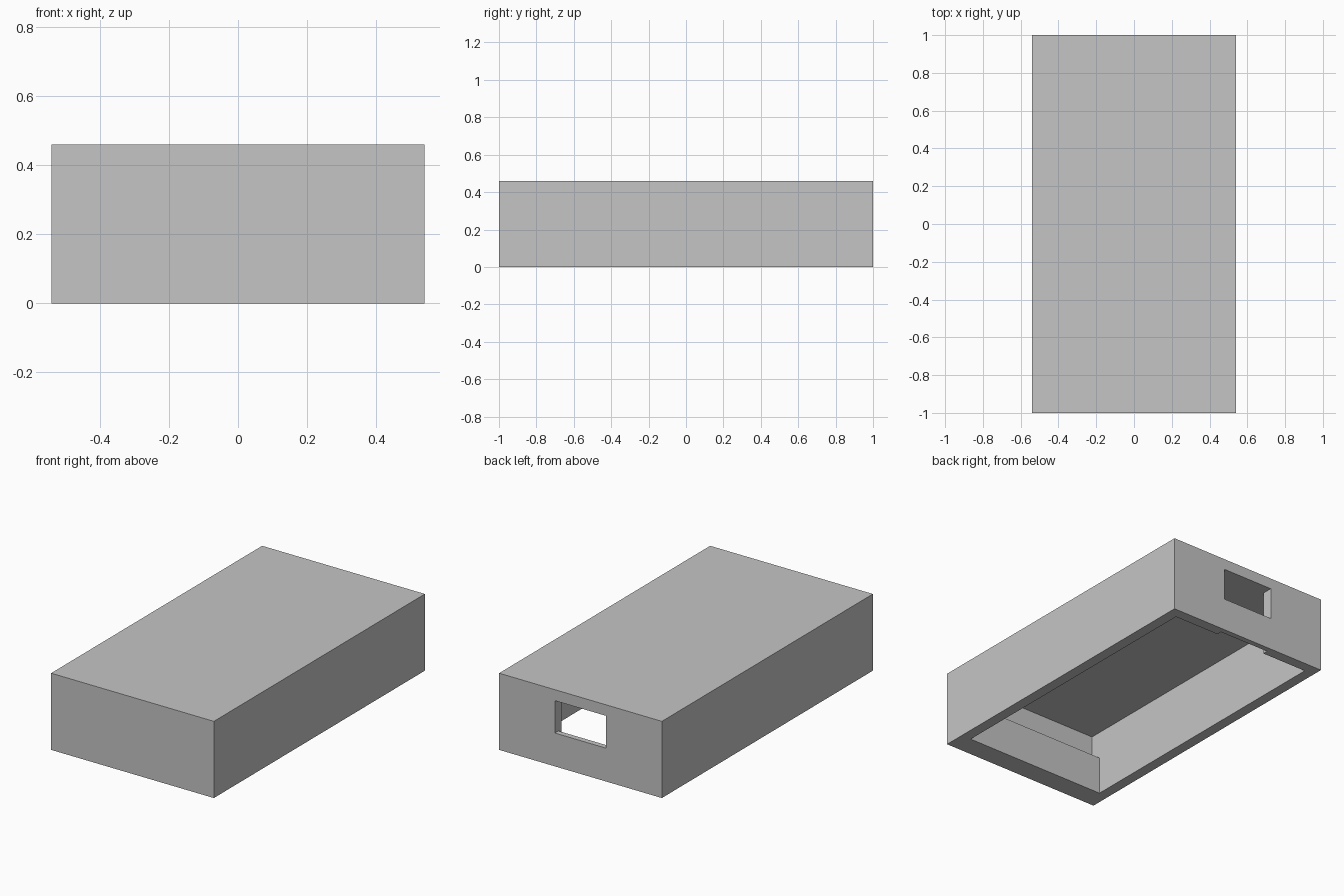
import bpy
import bmesh

cube = bpy.data.objects.get("Cube")
if cube:
    bpy.data.objects.remove(cube, do_unlink=True)

WALL = 0.065
HALF_X, HALF_Y, TOP = 0.54, 1.0, 0.46
IN_X, IN_Y, CEILING = HALF_X - WALL, HALF_Y - WALL, TOP - WALL

grey = bpy.data.materials.new("plain grey")
grey.use_nodes = True
grey.diffuse_color = (0.56, 0.56, 0.56, 1)
grey.node_tree.nodes["Principled BSDF"].inputs["Base Color"].default_value = grey.diffuse_color


def prism(name, half_width, profile):
    """Extrude a closed (y, z) profile symmetrically along x."""
    bm = bmesh.new()
    face = bm.faces.new([bm.verts.new((-half_width, y, z)) for y, z in profile])
    new = bmesh.ops.extrude_face_region(bm, geom=[face])["geom"]
    verts = [v for v in new if isinstance(v, bmesh.types.BMVert)]
    bmesh.ops.translate(bm, verts=verts, vec=(2 * half_width, 0, 0))
    bmesh.ops.recalc_face_normals(bm, faces=bm.faces)
    mesh = bpy.data.meshes.new(name)
    bm.to_mesh(mesh)
    bm.free()
    mesh.materials.append(grey)
    obj = bpy.data.objects.new(name, mesh)
    bpy.context.collection.objects.link(obj)
    return obj


def cut(target, cutter):
    """Subtract the cutter, apply the result and remove the cutter."""
    cutter.hide_render = True
    mod = target.modifiers.new("cut", "BOOLEAN")
    mod.operation, mod.solver, mod.object = "DIFFERENCE", "EXACT", cutter
    bpy.context.view_layer.objects.active = target
    bpy.ops.object.modifier_apply(modifier=mod.name)
    bpy.data.objects.remove(cutter, do_unlink=True)


# Outer case
case = prism("case_shell", HALF_X, [(-HALF_Y, 0), (HALF_Y, 0), (HALF_Y, TOP), (-HALF_Y, TOP)])

# Open-bottomed cavity, leaving a thick lip low on the front wall
LIP_Y, LIP_Z = -0.87, 0.23
cut(case, prism("cavity_cutter", IN_X, [
    (LIP_Y, -0.1), (LIP_Y, LIP_Z), (-IN_Y, LIP_Z),
    (-IN_Y, CEILING), (IN_Y, CEILING), (IN_Y, -0.1)]))

# Back port window with a shallow slot in the wall below it
SLOT_Y, SILL, HEAD = 0.967, 0.2, CEILING - 0.001
cut(case, prism("port_cutter", 0.17, [
    (0.9, -0.1), (SLOT_Y, -0.1), (SLOT_Y, SILL),
    (1.1, SILL), (1.1, HEAD), (0.9, HEAD)]))
